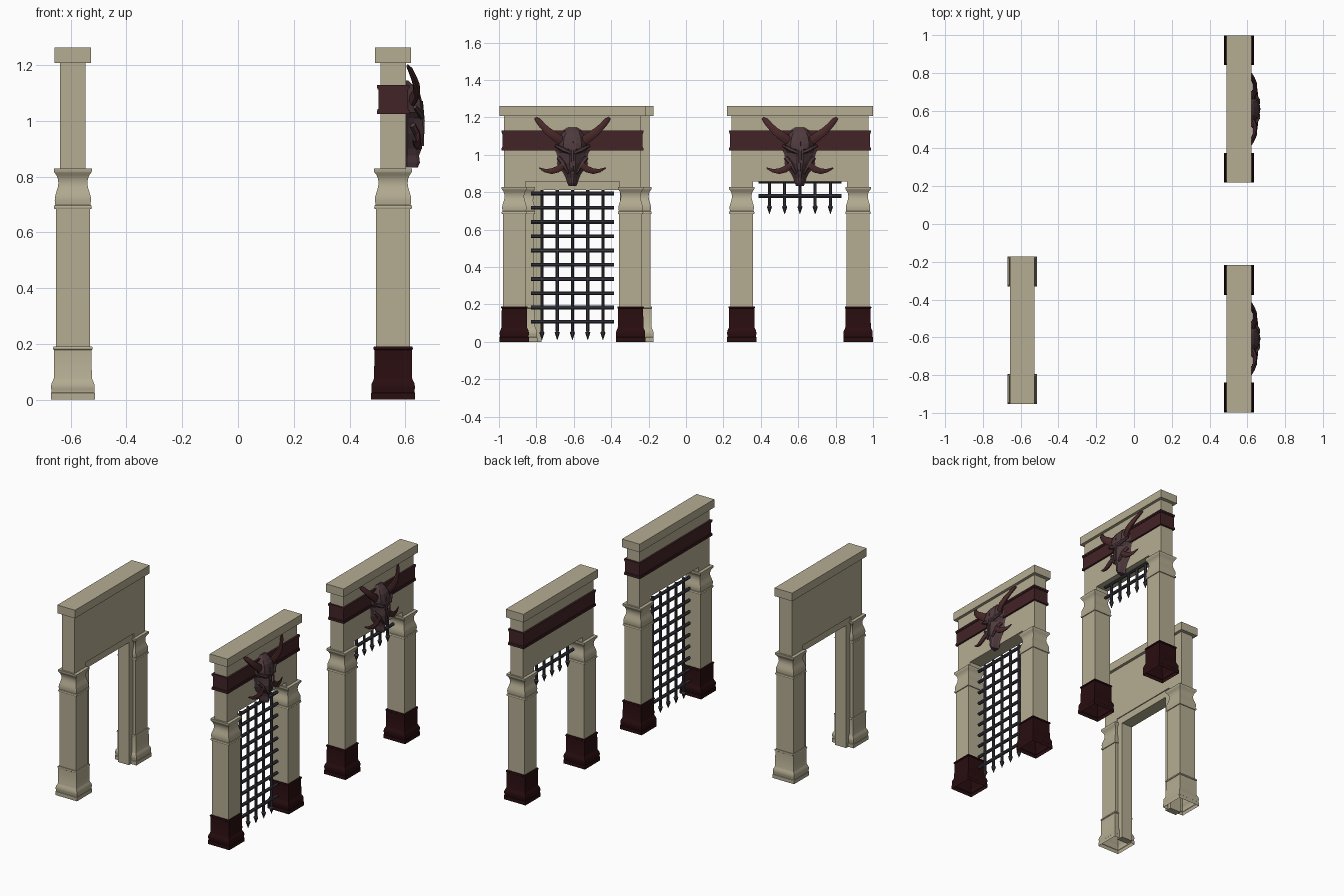
import bpy, bmesh, math
from mathutils import Vector

if "Cube" in bpy.data.objects:
    bpy.data.objects.remove(bpy.data.objects["Cube"])


def material(name, rgb):
    m = bpy.data.materials.new(name)
    m.diffuse_color = (*rgb, 1)
    m.use_nodes = True
    m.node_tree.nodes["Principled BSDF"].inputs["Base Color"].default_value = m.diffuse_color
    return m


STONE = material("sandstone", (0.46, 0.415, 0.29))
MAROON = material("maroon_band", (0.055, 0.017, 0.020))
DARK = material("dark_plinth", (0.022, 0.004, 0.005))
IRON = material("iron", (0.045, 0.045, 0.058))
BONE = material("skull_brown", (0.078, 0.042, 0.047))
HORN = material("horn_red", (0.066, 0.021, 0.022))


def finish(name, bm, mat, loc, smooth=None):
    bmesh.ops.recalc_face_normals(bm, faces=bm.faces)
    me = bpy.data.meshes.new(name)
    bm.to_mesh(me)
    bm.free()
    me.materials.append(mat)
    if smooth:
        me.shade_smooth()
        me.set_sharp_from_angle(angle=math.radians(smooth))
    ob = bpy.data.objects.new(name, me)
    ob.location = loc
    bpy.context.collection.objects.link(ob)
    return ob


def add_box(bm, x, y, z):
    """Box from (min, max) pairs."""
    vs = bmesh.ops.create_cube(bm, size=1)["verts"]
    for v in vs:
        for i, (a, b) in enumerate((x, y, z)):
            v.co[i] = a if v.co[i] < 0 else b


def add_loft(bm, rings, bottom=True, top=True):
    loops = [[bm.verts.new(p) for p in r] for r in rings]
    n = len(loops[0])
    for a, b in zip(loops, loops[1:]):
        for i in range(n):
            bm.faces.new((a[i], a[(i + 1) % n], b[(i + 1) % n], b[i]))
    if bottom:
        bm.faces.new(loops[0])
    if top:
        bm.faces.new(loops[-1])


def add_tube(bm, path, sides=8, flat=1.0):
    """Tapered tube along (x, y, z, radius) points; flat squashes it in x."""
    pts = [Vector(p[:3]) for p in path]
    rings = []
    for i, p in enumerate(pts):
        t = (pts[min(i + 1, len(pts) - 1)] - pts[max(i - 1, 0)]).normalized()
        u = Vector((1, 0, 0))
        v = t.cross(u).normalized()
        u = v.cross(t)
        r = path[i][3]
        rings.append([p + u * (r * flat * math.cos(a)) + v * (r * math.sin(a))
                      for a in (math.tau * (k + .5) / sides for k in range(sides))])
    add_loft(bm, rings)


def square_rings(profile, cy):
    return [[(h * sx, cy + h * sy, z) for sx, sy in ((-1, -1), (1, -1), (1, 1), (-1, 1))]
            for h, z in profile]


# Square column profiles: (half width, height)
BASE = [(.079, 0), (.079, .024), (.077, .026), (.077, .037), (.078, .040), (.078, .050),
        (.076, .060), (.071, .070), (.068, .078), (.067, .178), (.070, .180),
        (.071, .185), (.069, .190), (.061, .190)]
SHAFT = [(.061, .185), (.061, .684), (.066, .684), (.068, .690), (.066, .697), (.063, .699),
         (.065, .715), (.064, .728), (.059, .745), (.054, .762), (.052, .777), (.054, .792),
         (.059, .805), (.066, .814), (.068, .818), (.068, .829)]
COL = .311      # column offset from the gate middle
WALL = .046     # half thickness of the wall


def gate(prefix, loc, plinth):
    for side, s in (("left", -1), ("right", 1)):
        bm = bmesh.new()
        add_loft(bm, square_rings(BASE, s * COL), bottom=False, top=False)
        finish(f"{prefix}_{side}_plinth", bm, plinth, loc, 32)
        bm = bmesh.new()
        add_loft(bm, square_rings(SHAFT, s * COL), bottom=False)
        finish(f"{prefix}_{side}_column", bm, STONE, loc, 32)
    # Wall over the opening, with short legs resting on the capitals
    bm = bmesh.new()
    add_loft(bm, [[(x, y, z) for y, z in ((-.367, .825), (-.252, .825), (-.252, .858), (.252, .858),
                                         (.252, .825), (.367, .825), (.367, 1.21), (-.367, 1.21))]
                  for x in (-WALL, WALL)])
    finish(prefix + "_wall", bm, STONE, loc)
    bm = bmesh.new()
    add_box(bm, (-.065, .065), (-.39, .39), (1.208, 1.262))
    finish(prefix + "_cornice", bm, STONE, loc)


def band(prefix, loc):
    bm = bmesh.new()
    for out, z in ((.007, (1.03, 1.125)), (.012, (1.024, 1.036)), (.010, (1.036, 1.042)),
                   (.010, (1.112, 1.118)), (.012, (1.118, 1.129))):
        add_box(bm, (-WALL - out, WALL + out), (-.367 - out, .367 + out), z)
    finish(prefix + "_band", bm, MAROON, loc)


def portcullis(prefix, loc, rows, top, lowest):
    bm = bmesh.new()
    for i in range(rows):
        z = lowest + .0763 * i
        add_tube(bm, [(0, -.222, z, .011), (0, .222, z, .011)])
    for i in range(-2, 3):
        y = i * .0815
        add_tube(bm, [(0, y, top, .009), (0, y, lowest - .05, .009)])
        # Spear point
        add_tube(bm, [(0, y, lowest - .05, .008), (0, y, lowest - .058, .015),
                      (0, y, lowest - .097, .001)])
    finish(prefix + "_portcullis", bm, IRON, loc, 30)


# Skull sections: height, half width, depth from wall centre, cheek depth factor
SKULL = [(.832, .020, .088, .8), (.850, .028, .096, .8), (.875, .034, .093, .75),
         (.900, .046, .102, .65), (.925, .066, .107, .6), (.955, .082, .109, .62),
         (.985, .080, .108, .55), (1.010, .086, .105, .50), (1.030, .098, .110, .85),
         (1.060, .098, .106, .88), (1.095, .088, .097, .88), (1.120, .068, .080, .9),
         (1.145, .030, .054, .95)]


def skull(prefix, loc):
    bm = bmesh.new()
    rings = []
    for z, w, d, c in SKULL:
        d -= WALL
        half = [(0, 1.0), (.15, .8), (c, .5), (1, .2)]
        pts = [(WALL - .004, -w)] + [(WALL + k * d, -f * w) for k, f in half]
        pts += [(x, -y) for x, y in reversed(pts)]
        rings.append([(x, y, z) for x, y in pts])
    add_loft(bm, rings)
    # Brow ridges, nose ridge and teeth
    for s in (-1, 1):
        add_tube(bm, [(.100, s * .012, 1.012, .010), (.100, s * .045, 1.026, .013),
                      (.078, s * .092, 1.05, .007)], 6)
        add_tube(bm, [(.070, s * .075, .985, .012), (.085, s * .05, .955, .012),
                      (.098, s * .022, .90, .006)], 6)
    add_tube(bm, [(.100, 0, 1.07, .008), (.104, 0, 1.0, .011), (.104, 0, .91, .007)], 6)
    finish(prefix + "_skull", bm, BONE, loc)
    for side, s in (("left", -1), ("right", 1)):
        # Upper horns sweep up and back to the wall
        bm = bmesh.new()
        add_tube(bm, [(.070, s * .062, 1.075, .027), (.084, s * .095, 1.100, .026),
                      (.084, s * .130, 1.125, .022), (.074, s * .160, 1.155, .018),
                      (.062, s * .183, 1.182, .015), (.052, s * .198, 1.196, .008)], 8, .55)
        finish(f"{prefix}_{side}_horn", bm, HORN, loc, 40)
        # Lower tusks curl outward from the jaw
        bm = bmesh.new()
        add_tube(bm, [(.088, s * .050, .945, .018), (.090, s * .080, .922, .019),
                      (.086, s * .112, .912, .016), (.078, s * .145, .915, .010),
                      (.070, s * .178, .930, .003)], 8, .6)
        finish(f"{prefix}_{side}_tusk", bm, HORN, loc, 40)


# Plain gate with an inner door frame
plain = (-.592, -.563, 0)
gate("plain_gate", plain, STONE)
bm = bmesh.new()
add_loft(bm, [[(x, y, z) for y, z in ((-.255, 0), (-.21, 0), (-.21, .812), (.21, .812),
                                     (.21, 0), (.255, 0), (.255, .86), (-.255, .86))]
              for x in (-.04, .04)])
finish("plain_gate_inner_frame", bm, STONE, plain)

# Two decorated gates: one closed, one with the portcullis raised
for prefix, y, rows, top, lowest in (("closed_gate", -.607, 10, .812, .107),
                                     ("open_gate", .609, 2, .865, .780)):
    loc = (.556, y, 0)
    gate(prefix, loc, DARK)
    band(prefix, loc)
    skull(prefix, loc)
    portcullis(prefix, loc, rows, top, lowest)
